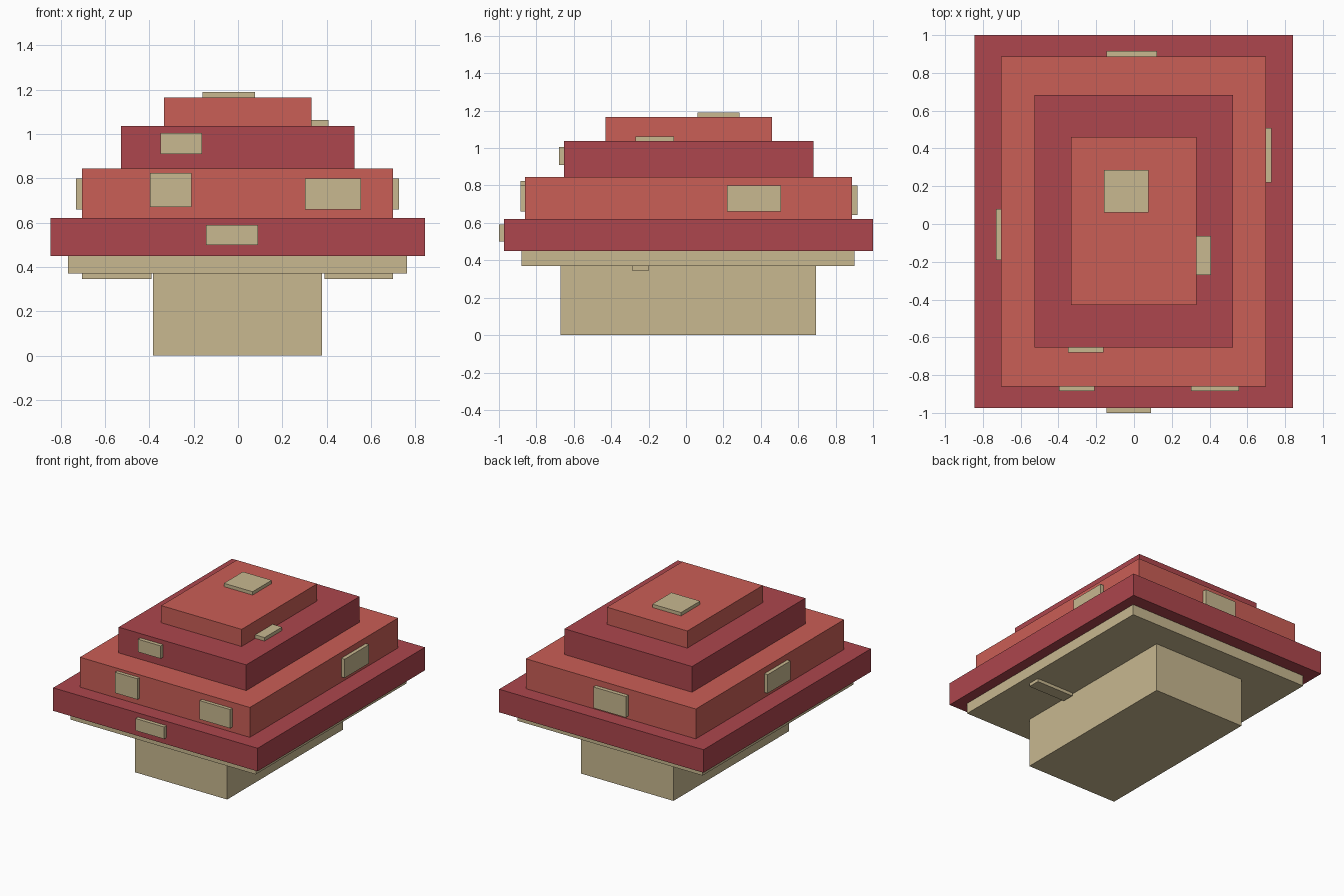
import bpy


def material(name, rgb):
    m = bpy.data.materials.new(name)
    m.diffuse_color = (*rgb, 1)
    return m


TAN = material("tan", (0.578, 0.479, 0.279))
CRIMSON = material("crimson", (0.418, 0.061, 0.074))
RED = material("light red", (0.591, 0.112, 0.093))


def box(name, mat, x, y, z):
    """Box spanning the given (min, max) ranges."""
    spans = (x, y, z)
    bpy.ops.mesh.primitive_cube_add(size=1, location=[(a + b) / 2 for a, b in spans])
    ob = bpy.context.object
    ob.name = name
    ob.scale = [b - a for a, b in spans]
    bpy.ops.object.transform_apply(location=False, rotation=False, scale=True)
    ob.data.materials.append(mat)
    return ob


# Stem and the plate under the cap
box("stem", TAN, (-0.383, 0.38), (-0.67, 0.695), (0, 0.37))
box("under_plate", TAN, (-0.767, 0.763), (-0.88, 0.90), (0.37, 0.45))

# Stepped cap
box("cap_brim", CRIMSON, (-0.845, 0.843), (-0.973, 1.0), (0.45, 0.622))
box("cap_lower_tier", RED, (-0.703, 0.70), (-0.86, 0.888), (0.622, 0.845))
box("cap_upper_tier", CRIMSON, (-0.528, 0.525), (-0.653, 0.683), (0.845, 1.037))
box("cap_top", RED, (-0.333, 0.331), (-0.43, 0.46), (1.037, 1.165))

# Slats on the underside
box("left_slat", TAN, (-0.703, -0.39), (-0.288, -0.197), (0.346, 0.37))
box("right_slat", TAN, (0.39, 0.70), (-0.288, -0.197), (0.346, 0.37))

# Raised spots on the cap
box("top_spot", TAN, (-0.16, 0.077), (0.062, 0.287), (1.165, 1.19))
box("step_spot", TAN, (0.331, 0.408), (-0.27, -0.063), (1.037, 1.063))
box("upper_front_spot", TAN, (-0.35, -0.162), (-0.68, -0.653), (0.91, 1.005))
box("lower_front_left_spot", TAN, (-0.397, -0.21), (-0.885, -0.86), (0.67, 0.825))
box("lower_front_right_spot", TAN, (0.302, 0.555), (-0.885, -0.86), (0.66, 0.80))
box("brim_front_spot", TAN, (-0.145, 0.09), (-1.0, -0.973), (0.50, 0.59))
box("right_spot", TAN, (0.70, 0.727), (0.22, 0.507), (0.66, 0.80))
box("left_spot", TAN, (-0.73, -0.703), (-0.19, 0.08), (0.66, 0.80))
box("back_spot", TAN, (-0.145, 0.123), (0.888, 0.917), (0.643, 0.80))
